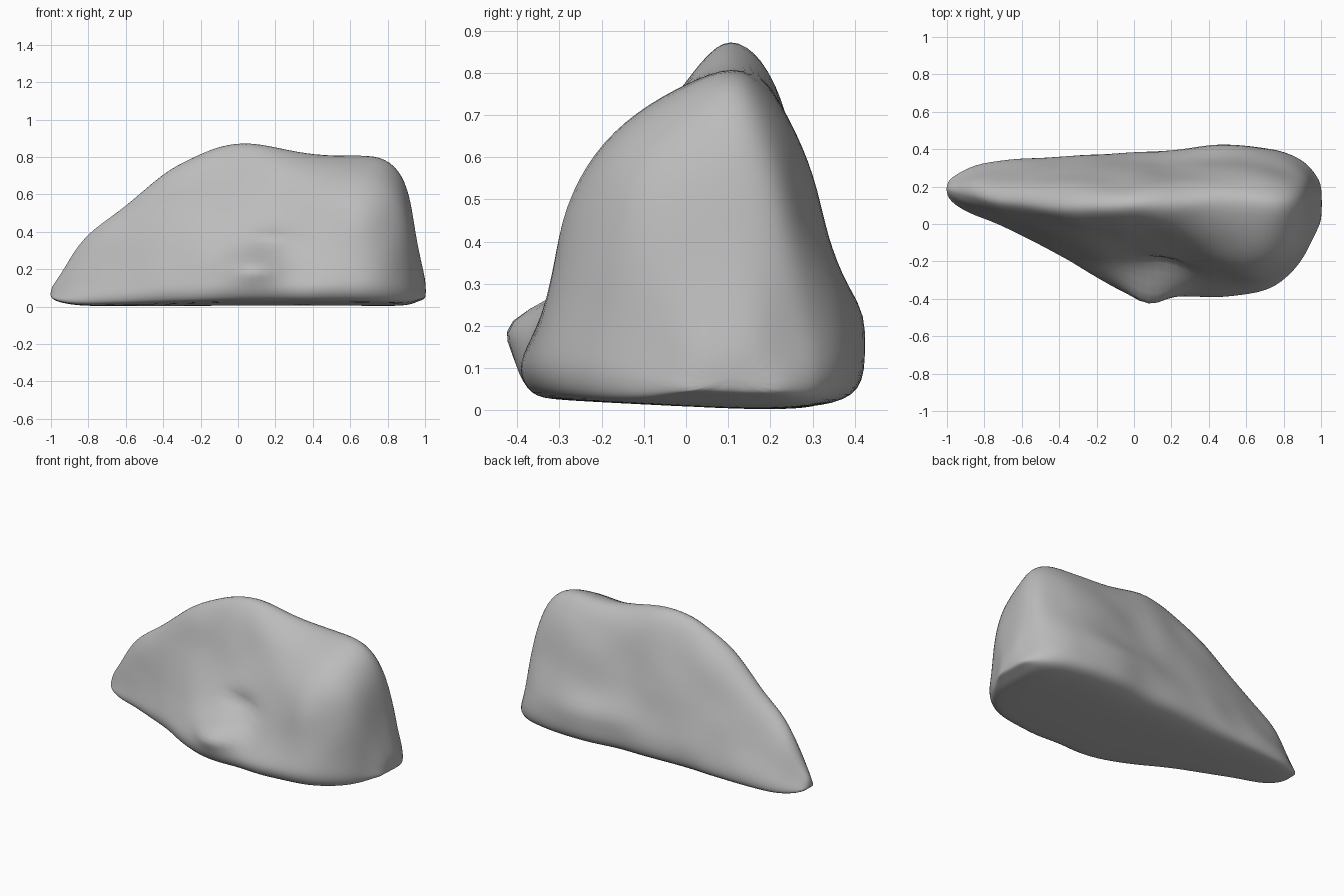
import bpy
from math import exp
from mathutils import Vector, noise

old = bpy.data.objects.get("Cube")
if old:
    bpy.data.objects.remove(old)

# Grey stone material
stone = bpy.data.materials.new("grey_stone")
stone.use_nodes = True
COLOR = (0.5, 0.5, 0.5, 1)
stone.diffuse_color = COLOR
stone.node_tree.nodes["Principled BSDF"].inputs["Base Color"].default_value = COLOR

# Stations along the rock: x, front y, back y, height, ridge y, shoulder fullness
STATIONS = [
    (-1.005, .15, .23, .10, .19, .5), (-.94, .09, .275, .18, .17, .5),
    (-.83, .03, .335, .39, .14, .5), (-.62, -.05, .36, .52, .10, .4),
    (-.40, -.17, .37, .73, .08, .3), (-.25, -.28, .38, .805, .08, .15),
    (-.10, -.37, .385, .875, .08, 0), (.07, -.41, .395, .897, .085, 0),
    (.28, -.41, .405, .845, .09, .3), (.45, -.40, .435, .82, .10, .7),
    (.62, -.385, .435, .82, .10, 1), (.76, -.34, .41, .82, .09, 1),
    (.86, -.25, .37, .75, .09, 1), (.92, -.16, .33, .61, .10, 1),
    (.95, -.09, .30, .38, .10, 1), (.985, -.02, .25, .22, .11, 1),
    (1.005, .03, .20, .13, .12, 1)]

# Height fraction, inward lean of a straight slope, inward lean of a full shoulder
FRONT = [(.04, .08, .07), (.12, .02, 0), (.2, .14, .03), (.34, .34, .09),
         (.5, .53, .14), (.68, .7, .23), (.81, .79, .41), (.91, .87, .68)]
# Height fraction and inward lean of the back slope
BACK = [(.97, .76), (.85, .56), (.68, .41), (.5, .28), (.36, .17), (.18, .02), (.05, .03)]


def lerp(a, b, t):
    return a + (b - a) * t


def section(x, front, back, height, ridge, full):
    lift = max(0, abs(x) - .9) * .4
    ring = []
    for t, straight, bulged in FRONT:
        y = lerp(front, ridge, lerp(straight, bulged, full))
        ring.append((x, y, lerp(lift, height, t)))
    ring.append((x, ridge, height))
    for t, lean in BACK:
        ring.append((x, lerp(back, ridge, lean), lerp(lift, height, t)))
    for t in (.88, .65, .35, .12):
        y = lerp(front, back, t)
        ring.append((x, y, lift + abs(y - .18) * .05))
    return ring


# Main body lofted through the stations
rings = [section(*s) for s in STATIONS]
n = len(rings[0])
verts = [v for ring in rings for v in ring]
faces = [(i * n + j, i * n + (j + 1) % n, (i + 1) * n + (j + 1) % n, (i + 1) * n + j)
         for i in range(len(rings) - 1) for j in range(n)]
faces += [tuple(reversed(range(n))), tuple(range(len(verts) - n, len(verts)))]
mesh = bpy.data.meshes.new("rock")
mesh.from_pydata(verts, [], [f[::-1] for f in faces])
rock = bpy.data.objects.new("rock", mesh)
bpy.context.collection.objects.link(rock)
rock.data.materials.append(stone)
bpy.context.view_layer.objects.active = rock
rock.select_set(True)
sub = rock.modifiers.new("rounding", "SUBSURF")
sub.levels = sub.render_levels = 2
bpy.ops.object.modifier_apply(modifier=sub.name)


def bump(p, centre, size):
    return exp(-sum(((a - b) / s) ** 2 for a, b, s in zip(p, centre, size)))


# Chipped surface, front ledge with its hollow, and low back ledge
for v in mesh.vertices:
    p = v.co.copy()
    v.co.y += noise.noise(p * 4.5) * .01
    v.co.y -= .10 * bump(p, (.08, -.34, .21), (.15, .2, .08))
    v.co.y += .04 * bump(p, (.16, -.22, .36), (.12, .2, .05))
    v.co.y += .02 * bump(p, (.38, .4, .23), (.25, .2, .08))

mesh.validate()
bpy.ops.object.shade_smooth_by_angle(angle=.7)
